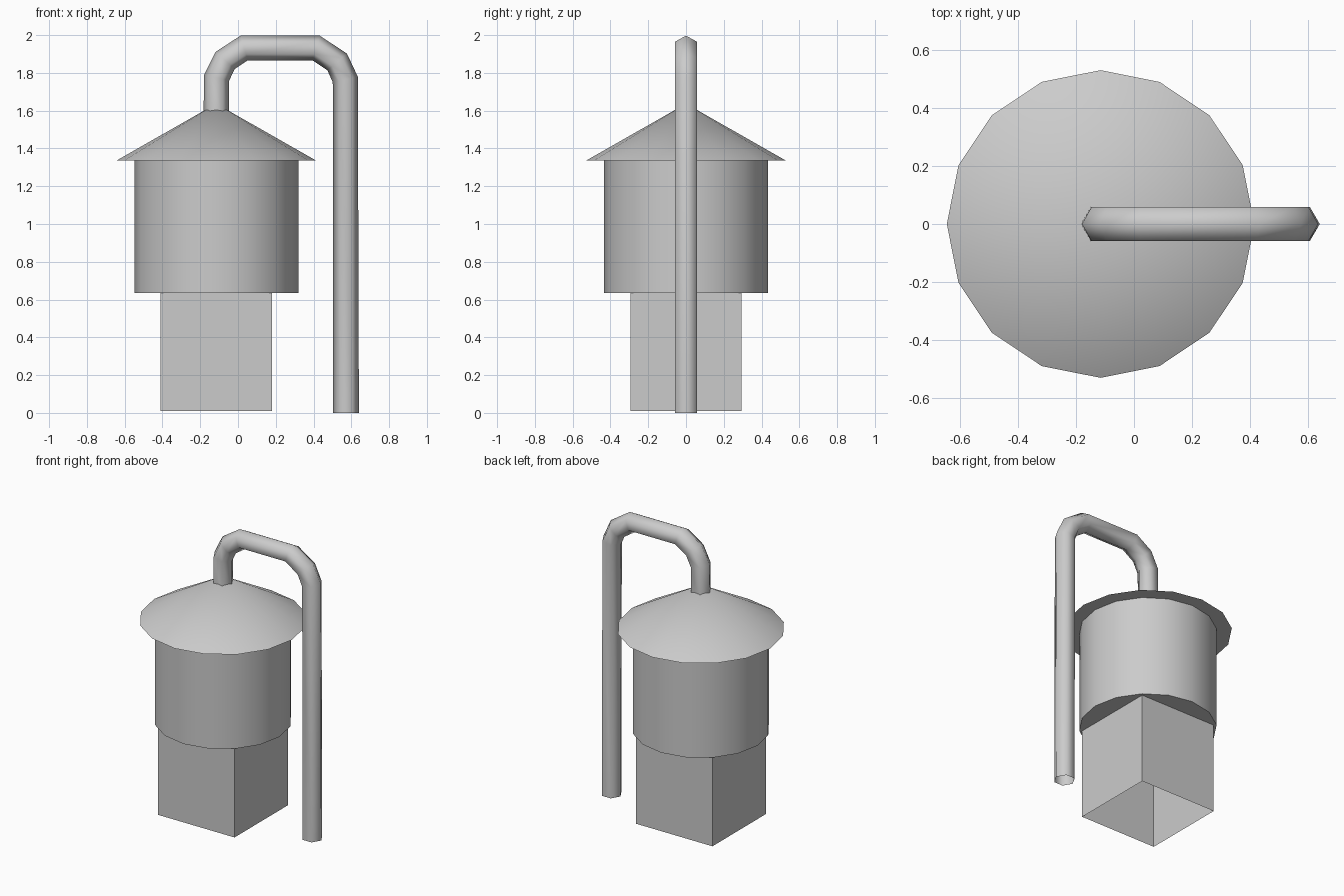
import bpy, bmesh, math
from mathutils import Vector, Matrix

cube = bpy.data.objects.get("Cube")
if cube:
    bpy.data.objects.remove(cube, do_unlink=True)

AXIS_X = -0.115      # centre line of the tank
SIDES = 16

grey = bpy.data.materials.new("plain_grey")
grey.use_nodes = True
grey.diffuse_color = (0.6, 0.6, 0.6, 1)
grey.node_tree.nodes["Principled BSDF"].inputs["Base Color"].default_value = grey.diffuse_color


def finish(name, bm, smooth_angle=None):
    """Turn a bmesh into a named object, optionally smooth shaded."""
    mesh = bpy.data.meshes.new(name)
    bm.to_mesh(mesh)
    bm.free()
    mesh.materials.append(grey)
    obj = bpy.data.objects.new(name, mesh)
    bpy.context.collection.objects.link(obj)
    if smooth_angle:
        bpy.ops.object.select_all(action='DESELECT')
        obj.select_set(True)
        bpy.context.view_layer.objects.active = obj
        bpy.ops.object.shade_smooth_by_angle(angle=math.radians(smooth_angle))
    return obj


def drop_faces(bm, test):
    bm.normal_update()
    bmesh.ops.delete(bm, geom=[f for f in bm.faces if test(f.normal)], context='FACES_ONLY')


def round_part(name, r_low, r_high, z_low, z_high, open_top):
    """Sixteen-sided drum or cone on the tank axis."""
    bm = bmesh.new()
    centre = Matrix.Translation((AXIS_X, 0, (z_low + z_high) / 2))
    bmesh.ops.create_cone(bm, cap_ends=True, segments=SIDES, radius1=r_low, radius2=r_high,
                          depth=z_high - z_low, matrix=centre @ Matrix.Rotation(math.pi / 2, 4, 'Z'))
    bmesh.ops.remove_doubles(bm, verts=bm.verts, dist=1e-4)
    if open_top:
        drop_faces(bm, lambda n: n.z > 0.9)
    return finish(name, bm, 40)


# Square base, hollow and open underneath
bm = bmesh.new()
z_low, z_high, width = 0.01, 0.635, 0.588
bmesh.ops.create_cube(bm, size=1, matrix=Matrix.Translation((AXIS_X, 0, (z_low + z_high) / 2))
                      @ Matrix.Diagonal((width, width, z_high - z_low, 1)))
drop_faces(bm, lambda n: abs(n.z) > 0.9)
finish("square_base", bm)

# Drum and conical roof
round_part("tank_drum", 0.434, 0.434, 0.635, 1.335, True)
round_part("conical_roof", 0.53, 0.0, 1.335, 1.637, False)

# Six-sided bent pipe, swept along a path in the xz plane
path = [Vector((x, 0, z)) for x, z in (
    (AXIS_X, 1.55), (-0.113, 1.775), (-0.068, 1.866), (0.033, 1.932),
    (0.413, 1.932), (0.525, 1.858), (0.568, 1.765), (0.572, 0))]
radius = 0.068
bm = bmesh.new()
rings = []
for i, p in enumerate(path):
    before = (p - path[i - 1]).normalized() if i else Vector()
    after = (path[i + 1] - p).normalized() if i < len(path) - 1 else Vector()
    tangent = (before + after).normalized()
    if i in (0, len(path) - 1):
        tangent = Vector((0, 0, 1 if i == 0 else -1))
    across = Vector((0, 1, 0))
    outward = tangent.cross(across)
    rings.append([bm.verts.new(p + radius * (math.cos(a) * outward + math.sin(a) * across))
                  for a in (k * math.tau / 6 for k in range(6))])
for low, high in zip(rings, rings[1:]):
    for k in range(6):
        n = (k + 1) % 6
        bm.faces.new((low[k], low[n], high[n], high[k]))
bmesh.ops.recalc_face_normals(bm, faces=bm.faces)
finish("bent_pipe", bm, 70)
